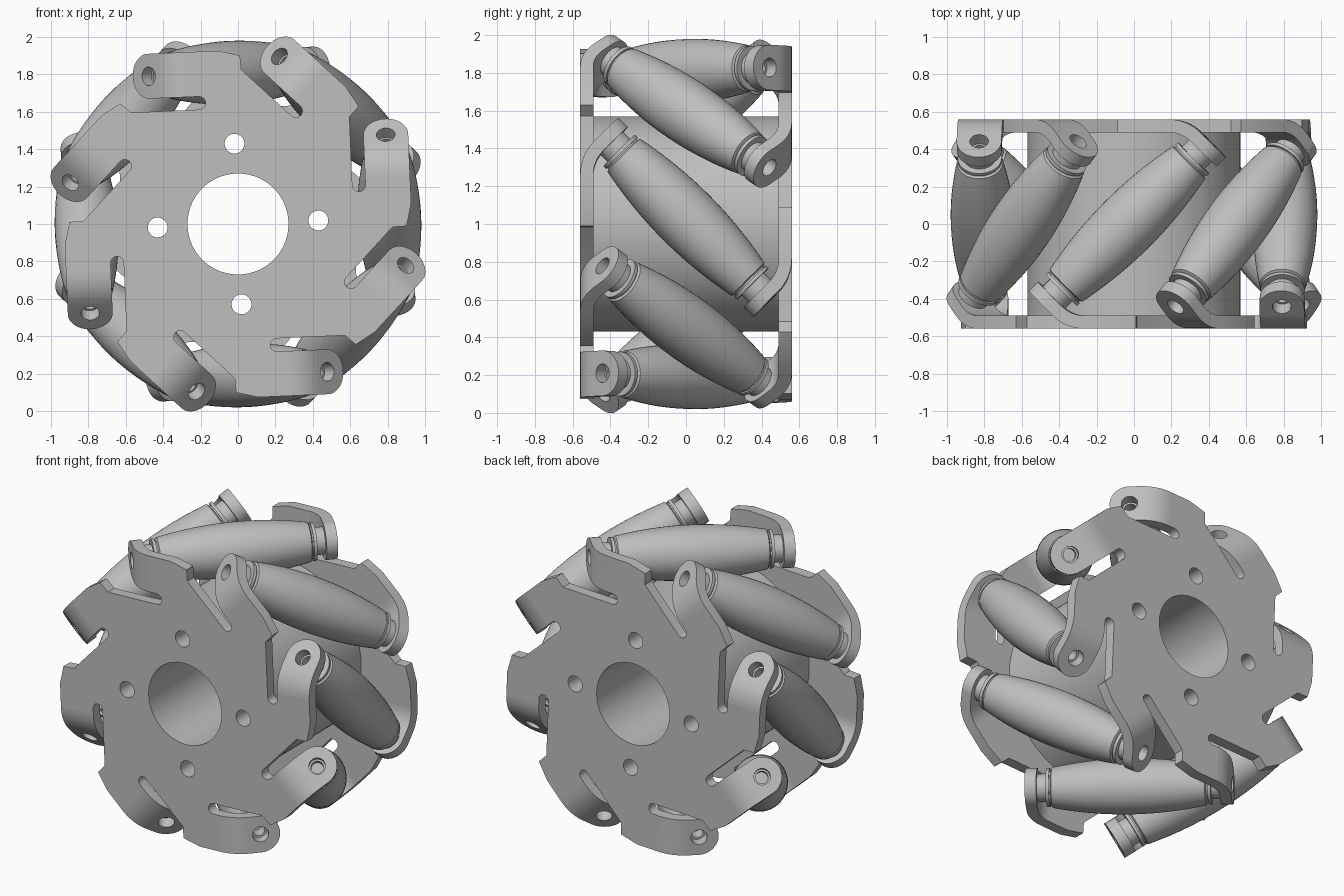
import bpy, bmesh, math
from mathutils import Matrix, Vector

if "Cube" in bpy.data.objects:
    bpy.data.objects.remove(bpy.data.objects["Cube"])

COUNT = 8
STEP = 2 * math.pi / COUNT
# Wheel frame: x radial, y tangential, z outward through the front plate
WHEEL = (Matrix.Translation((0, 0, 1)) @ Matrix.Rotation(math.pi / 2, 4, 'X')
         @ Matrix.Rotation(math.radians(2.5), 4, 'Z'))
FLIP = Matrix.Rotation(math.pi, 4, 'X')
FACE, THICK = 0.56, 0.07          # outer face of plate, sheet thickness
HUB_R, BORE_R = 0.57, 0.27
AXLE_R = 0.81                     # radius at which the rollers sit
TAB_HALF = 0.12
BEND = 0.225                      # where the tab starts to bend
TILT = math.pi / 4

metal = bpy.data.materials.new("light_grey_metal")
metal.use_nodes = True
GREY = (0.52, 0.52, 0.52, 1)
metal.diffuse_color = GREY
metal.node_tree.nodes["Principled BSDF"].inputs["Base Color"].default_value = GREY


def make_mesh(name, bm):
    bmesh.ops.recalc_face_normals(bm, faces=bm.faces)
    mesh = bpy.data.meshes.new(name)
    bm.to_mesh(mesh)
    bm.free()
    mesh.materials.append(metal)
    return mesh


def place(name, mesh, matrix):
    obj = bpy.data.objects.new(name, mesh)
    bpy.context.collection.objects.link(obj)
    obj.matrix_world = matrix
    return obj


def cylinder(bm, radius, depth, matrix, segments=48):
    bmesh.ops.create_cone(bm, cap_ends=True, segments=segments, radius1=radius,
                          radius2=radius, depth=depth, matrix=matrix)


def cut(mesh, cutter_bm):
    """Return a copy of the mesh with the cutter shapes removed."""
    body = place("body", mesh, Matrix())
    cutter = place("cutter", make_mesh("cutter", cutter_bm), Matrix())
    cutter.hide_render = True
    mod = body.modifiers.new("holes", 'BOOLEAN')
    mod.operation, mod.solver, mod.object = 'DIFFERENCE', 'EXACT', cutter
    bpy.context.view_layer.update()
    graph = bpy.context.evaluated_depsgraph_get()
    result = bpy.data.meshes.new_from_object(body.evaluated_get(graph))
    result.name = mesh.name
    bpy.data.objects.remove(body)
    bpy.data.objects.remove(cutter)
    return result


def centre_holes():
    bm = bmesh.new()
    cylinder(bm, BORE_R, 3, Matrix(), 64)
    for k in range(4):
        a = k * math.pi / 2
        cylinder(bm, 0.053, 3, Matrix.Translation((0.43 * math.cos(a), 0.43 * math.sin(a), 0)), 32)
    return bm


def hub_mesh():
    bm = bmesh.new()
    cylinder(bm, HUB_R, 2 * (FACE - THICK), Matrix(), 96)
    return cut(make_mesh("hub", bm), centre_holes())


def plate_mesh():
    # One sector of the outline: outer corner, tab root, slot, inner slot wall
    outer, inner, wall = AXLE_R + TAB_HALF, AXLE_R - TAB_HALF, 0.62
    sector = [(0.9, -0.05), (outer, 0.07), (outer, BEND), (inner, BEND)]
    mid, rad = (inner + wall) / 2, (inner - wall) / 2
    sector += [(mid + rad * math.cos(a), 0.18 - rad * math.sin(a))
               for a in (i * math.pi / 8 for i in range(9))]
    sector.append((wall, 0.545))
    bm = bmesh.new()
    verts = [bm.verts.new(Matrix.Rotation(k * STEP, 3, 'Z') @ Vector((u, v, FACE - THICK)))
             for k in range(COUNT) for u, v in sector]
    face = bm.faces.new(verts)
    new = bmesh.ops.extrude_face_region(bm, geom=[face])["geom"]
    bmesh.ops.translate(bm, vec=(0, 0, THICK),
                        verts=[g for g in new if isinstance(g, bmesh.types.BMVert)])
    return cut(make_mesh("plate", bm), centre_holes())


def tab_mesh():
    # Rows along the sheet: (tangential, outward, slope angle, half width)
    bend_r = 0.1 / math.tan(TILT / 2)
    rows = []
    for i in range(9):
        a = TILT * i / 8
        rows.append((BEND + bend_r * math.sin(a), FACE - bend_r * (1 - math.cos(a)), a, TAB_HALF))
    corner, to_hole = BEND + 0.1, 0.167
    for i in range(13):
        a = math.pi / 2 * i / 12.6
        d = (to_hole + TAB_HALF * math.sin(a)) * math.cos(TILT)
        rows.append((corner + d, FACE - d, TILT, TAB_HALF * math.cos(a)))
    bm = bmesh.new()
    rings = []
    for v, w, a, half in rows:
        v2, w2 = v - THICK * math.sin(a), w - THICK * math.cos(a)
        rings.append([bm.verts.new(p) for p in (
            (AXLE_R - half, v, w), (AXLE_R + half, v, w),
            (AXLE_R + half, v2, w2), (AXLE_R - half, v2, w2))])
    for r, s in zip(rings, rings[1:]):
        for j in range(4):
            bm.faces.new((r[j], r[(j + 1) % 4], s[(j + 1) % 4], s[j]))
    bm.faces.new(rings[0])
    bm.faces.new(rings[-1])
    drill = bmesh.new()
    cylinder(drill, 0.05, 0.4, AXLE @ Matrix.Translation((0, 0, 0.59)), 32)
    return cut(make_mesh("tab", bm), drill)


def roller_mesh():
    # Half profile (distance along axle, radius): barrel, collar, spacer, bore
    barrel = 0.465
    half = [(s, 0.17 - 0.047 * (s / barrel) ** 2) for s in (barrel * i / 10 for i in range(11))]
    half += [(0.472, 0.108), (0.48, 0.108), (0.48, 0.118), (0.5, 0.118), (0.5, 0.085),
             (0.556, 0.085), (0.556, 0.038), (0.47, 0.038), (0.47, 0)]
    profile = [(-s, r) for s, r in reversed(half[1:])] + half
    bm = bmesh.new()
    verts = [bm.verts.new((r, 0, s)) for s, r in profile]
    edges = [bm.edges.new(pair) for pair in zip(verts, verts[1:])]
    bmesh.ops.spin(bm, geom=verts + edges, cent=(0, 0, 0), axis=(0, 0, 1),
                   angle=2 * math.pi, steps=40)
    bmesh.ops.remove_doubles(bm, verts=bm.verts, dist=0.0001)
    return make_mesh("roller", bm)


# Roller axle: leans from outward towards the tangent
AXLE = Matrix.Translation((AXLE_R, 0, 0)) @ Matrix.Rotation(-TILT, 4, 'X')

parts = [place("hub", hub_mesh(), WHEEL)]
plate, tab, roller = plate_mesh(), tab_mesh(), roller_mesh()
for side, flip in (("front", Matrix()), ("back", FLIP)):
    parts.append(place(side + "_plate", plate, WHEEL @ flip))
    for k in range(COUNT):
        spin = Matrix.Rotation(k * STEP, 4, 'Z')
        parts.append(place(f"{side}_tab_{k + 1}", tab, WHEEL @ spin @ flip))
for k in range(COUNT):
    spin = Matrix.Rotation(k * STEP, 4, 'Z')
    parts.append(place(f"roller_{k + 1}", roller, WHEEL @ spin @ AXLE))

# Smooth curved surfaces, keep edges sharp
bpy.context.view_layer.update()
bpy.ops.object.select_all(action='DESELECT')
for obj in parts:
    obj.select_set(True)
bpy.context.view_layer.objects.active = parts[0]
bpy.ops.object.shade_smooth_by_angle(angle=math.radians(30))
